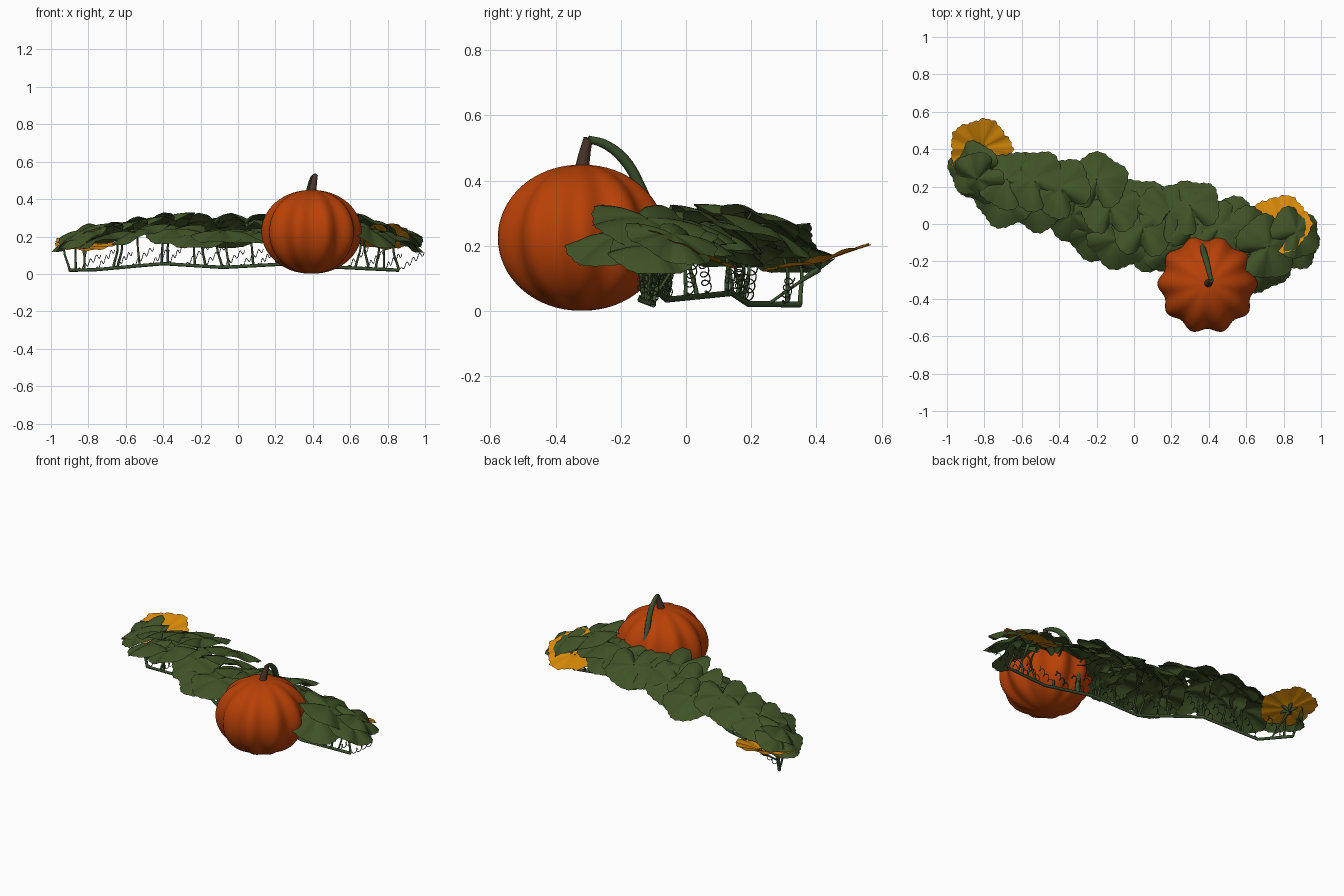
import bpy, bmesh, math, random
from mathutils import Vector, Matrix

cube = bpy.data.objects.get("Cube")
if cube:
    bpy.data.objects.remove(cube)
rng = random.Random(4)


def material(name, color):
    mat = bpy.data.materials.new(name)
    mat.use_nodes = True
    mat.diffuse_color = (*color, 1)
    mat.node_tree.nodes["Principled BSDF"].inputs["Base Color"].default_value = (*color, 1)
    return mat


LEAF = material("leaf green", (0.05, 0.086, 0.02))
VINE = material("vine green", (0.042, 0.078, 0.025))
SKIN = material("pumpkin orange", (0.48, 0.052, 0.002))
STEM = material("stem brown", (0.07, 0.038, 0.024))
PETAL = material("flower yellow", (0.68, 0.25, 0.002))


def finish(bm, name, mat, matrix=Matrix()):
    mesh = bpy.data.meshes.new(name)
    bm.to_mesh(mesh)
    bm.free()
    for poly in mesh.polygons:
        poly.use_smooth = True
    mesh.materials.append(mat)
    obj = bpy.data.objects.new(name, mesh)
    obj.matrix_world = matrix
    bpy.context.collection.objects.link(obj)
    return obj


def polar_surface(name, mat, matrix, rings, segs, shape):
    """Disc whose points come from shape(t, angle), with t from 0 to 1."""
    bm = bmesh.new()
    angles = [math.tau * i / segs - math.pi for i in range(segs)]
    hub = bm.verts.new(shape(0, 0))
    last = None
    for k in range(1, rings + 1):
        ring = [bm.verts.new(shape(k / rings, a)) for a in angles]
        for i in range(segs):
            j = (i + 1) % segs
            if last:
                bm.faces.new((last[i], ring[i], ring[j], last[j]))
            else:
                bm.faces.new((hub, ring[i], ring[j]))
        last = ring
    bmesh.ops.remove_doubles(bm, verts=bm.verts, dist=0.0003)
    bmesh.ops.recalc_face_normals(bm, faces=bm.faces)
    return finish(bm, name, mat, matrix)


def tubes(name, mat, paths, radius, smooth=True, sides=1):
    """Round tubes along paths of (point, thickness) pairs, as one mesh."""
    curve = bpy.data.curves.new(name, "CURVE")
    curve.dimensions = "3D"
    curve.bevel_depth = radius
    curve.bevel_resolution = sides
    curve.use_fill_caps = True
    curve.resolution_u = 5
    for path in paths:
        spline = curve.splines.new("BEZIER" if smooth else "POLY")
        points = spline.bezier_points if smooth else spline.points
        points.add(len(path) - 1)
        for p, (co, thick) in zip(points, path):
            p.radius = thick
            if smooth:
                p.co = co
                p.handle_left_type = p.handle_right_type = "AUTO"
            else:
                p.co = (*co, 1)
    temp = bpy.data.objects.new(name + "_path", curve)
    bpy.context.collection.objects.link(temp)
    bpy.context.view_layer.update()
    graph = bpy.context.evaluated_depsgraph_get()
    mesh = bpy.data.meshes.new_from_object(temp.evaluated_get(graph))
    bpy.data.objects.remove(temp)
    bm = bmesh.new()
    bm.from_mesh(mesh)
    bpy.data.meshes.remove(mesh)
    return finish(bm, name, mat)


# Pumpkin: ribbed body, slightly flattened sphere
def pumpkin_point(t, a):
    s = math.pi * t
    wide = max(0, math.sin(s))
    r = 0.254 * wide ** 0.95 * (1 + 0.055 * math.cos(10 * a) * wide ** 0.5)
    return (r * math.cos(a), r * math.sin(a), 0.224 * math.cos(s))


polar_surface("pumpkin", SKIN, Matrix.Translation((0.393, -0.32, 0.225)), 32, 120, pumpkin_point)

tubes("pumpkin_stem", STEM, [[((0.393, -0.32, 0.41), 1.4), ((0.4, -0.315, 0.46), 1),
                              ((0.413, -0.3, 0.53), 0.7)]], 0.02, sides=2)
tubes("pumpkin_runner", VINE, [[((0.412, -0.3, 0.527), 0.8), ((0.4, -0.25, 0.512), 1),
                                ((0.385, -0.19, 0.465), 1.2), ((0.37, -0.14, 0.38), 1.2),
                                ((0.35, -0.09, 0.25), 1), ((0.34, -0.1, 0.05), 1)]], 0.014, sides=2)

# Main vine lying along the ground
SPINE = [Vector(p) for p in ((-0.9, 0.35, 0.02), (-0.77, 0.19, 0.022), (-0.4, 0.14, 0.055),
                             (-0.08, -0.06, 0.035), (0.25, -0.08, 0.053),
                             (0.55, -0.14, 0.035), (0.86, -0.1, 0.02))]
tubes("main_vine", VINE, [[(p, 1) for p in SPINE]], 0.009, smooth=False, sides=2)


def on_vine(x):
    x = max(SPINE[0].x, min(SPINE[-1].x, x))
    for a, b in zip(SPINE, SPINE[1:]):
        if x <= b.x:
            return a.lerp(b, (x - a.x) / (b.x - a.x))
    return SPINE[-1]


# Leaves: broad hearts, domed, softly folded; outer ones droop more
def add_leaf(index, centre, size):
    out = (centre - on_vine(centre.x) + Vector((0.25 * centre.x ** 3, 0, 0))).to_2d()
    heading = math.atan2(out.y, out.x) + rng.uniform(-0.5, 0.5)
    tilt = min(0.45, 0.16 + 1.8 * out.length) + rng.uniform(-0.1, 0.1)
    phase = rng.uniform(0, math.tau)

    def point(t, a):
        notch = 1 - 0.45 * math.exp(-((math.pi - abs(a)) / 0.2) ** 2)
        lobe = 0.94 + 0.055 * math.cos(5 * a) + 0.02 * math.cos(24 * a + phase)
        r = size * t * lobe * notch
        fold = 0.01 * t * math.cos(5 * a) + 0.014 * t * abs(math.sin(a))
        return (r * math.cos(a), r * math.sin(a), fold - 0.04 * t * t)

    turn = Matrix.Rotation(heading, 4, "Z") @ Matrix.Rotation(tilt, 4, "Y")
    polar_surface(f"leaf_{index}", LEAF, Matrix.Translation(centre) @ turn, 5, 72, point)


LEAVES = [(-.87, .3, .2), (-.84, .24, .23), (-.7, .14, .21), (-.68, .24, .25), (-.54, .24, .28),
          (-.53, .12, .24), (-.4, .2, .3), (-.33, .05, .24), (-.2, .24, .26), (-.2, -.04, .21),
          (-.13, .1, .28), (-.08, -.08, .23), (0, .1, .25), (.05, -.01, .29), (.1, -.1, .23),
          (.19, .07, .27), (.3, .1, .27), (.34, 0, .28), (.21, -.12, .23), (.45, -.02, .28),
          (.52, -.01, .25), (.62, -.08, .26), (.7, -.2, .24), (.72, -.12, .285), (.87, -.04, .235),
          (.87, -.1, .2)]
stalks = []
for i, spot in enumerate(LEAVES):
    centre = Vector(spot)
    add_leaf(i + 1, centre, rng.uniform(0.165, 0.185) if abs(centre.x) < 0.8 else 0.15)
    if i % 5 < 4:
        foot = on_vine(centre.x + rng.uniform(-0.05, 0.05))
        bend = foot + Vector((rng.uniform(-0.03, 0.03), rng.uniform(-0.02, 0.02), 0.14))
        stalks.append([(foot, 1.3), (bend, 0.9), (centre, 0.7)])

# Flowers: ragged five-lobed cups with a green calyx underneath
for name, centre, tilt in (("left_end", Vector((0.78, 0.0, 0.2)), -0.42),
                           ("right_end", Vector((-0.82, 0.4, 0.165)), 0.24)):
    def petal_point(t, a):
        edge = 0.92 + 0.05 * math.cos(5 * a) + 0.018 * math.cos(17 * a) + 0.018 * math.cos(29 * a)
        r = 0.178 * t * edge
        return (r * math.cos(a), r * math.sin(a), 0.03 * t ** 0.5 - 0.03 + 0.004 * t * math.cos(10 * a))

    def calyx_point(t, a):
        r = 0.06 * t * (0.65 + 0.35 * math.cos(5 * a))
        return (r * math.cos(a), r * math.sin(a), 0.025 * t - 0.042)

    place = Matrix.Translation(centre) @ Matrix.Rotation(tilt, 4, "X")
    polar_surface(name + "_flower", PETAL, place, 5, 140, petal_point)
    polar_surface(name + "_calyx", VINE, place, 3, 40, calyx_point)
    foot = on_vine(centre.x)
    throat = place @ Vector((0, 0, -0.035))
    stalks.append([(foot, 1), (foot.lerp(throat, 0.6), 1), (throat, 2.4)])

tubes("leaf_stalks", VINE, stalks, 0.0055)

# Tendrils: thin springs climbing from the vine
tendrils = []
for n in range(19):
    start = on_vine(-0.86 + n * 0.096)
    side = rng.uniform(-0.02, 0.02)
    length, rise = rng.uniform(0.1, 0.14), rng.uniform(0.08, 0.11)
    path = []
    for k in range(56):
        t = k / 55
        a = math.tau * 4 * t
        coil = 0.014 * min(1, 4 * t)
        path.append((start + Vector((length * t, side * t + coil * math.cos(a),
                                     rise * t + coil * math.sin(a))), 1))
    tendrils.append(path)
tubes("tendrils", VINE, tendrils, 0.002, smooth=False)
